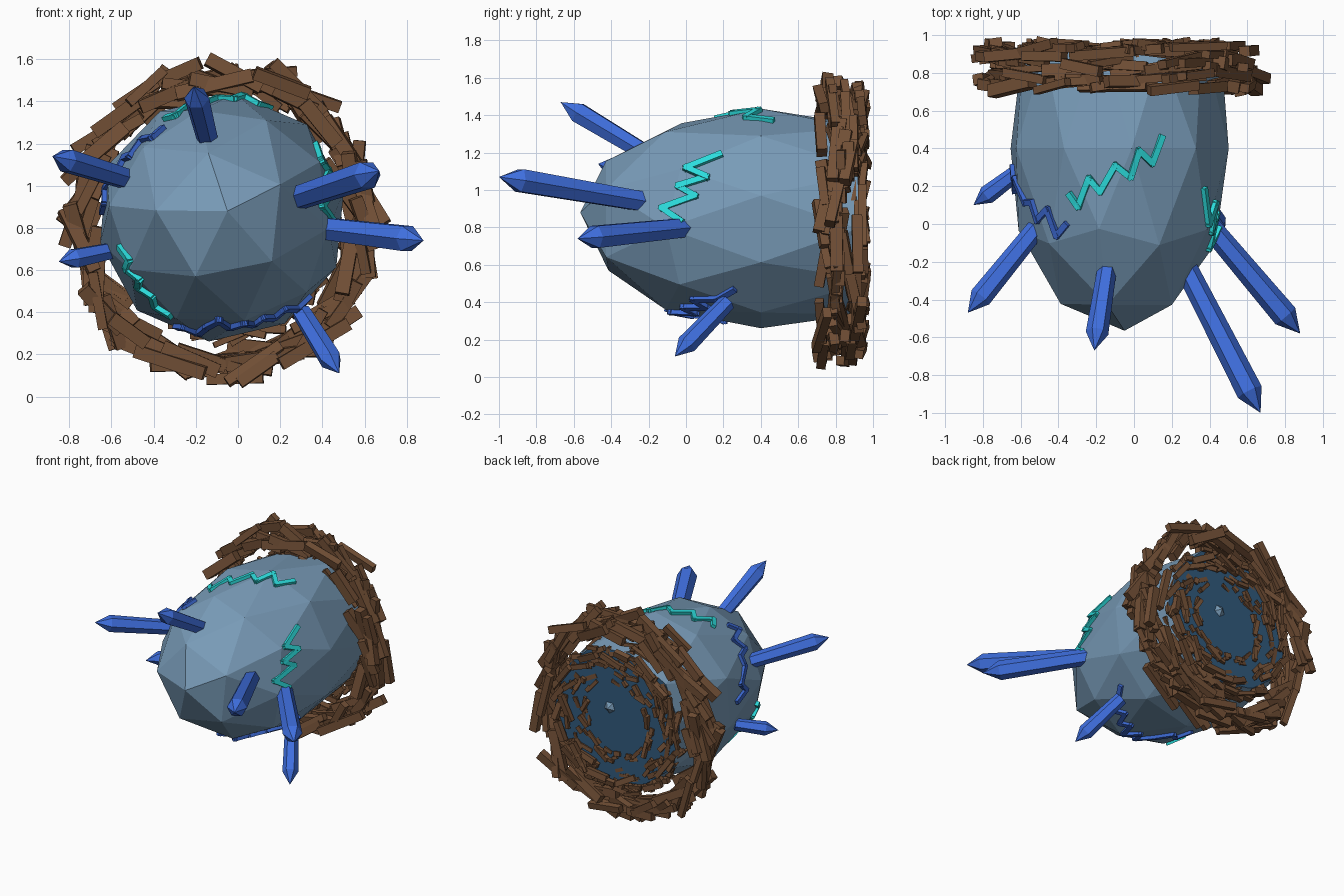
import bpy, bmesh, math, random
from mathutils import Vector, Matrix
from mathutils.bvhtree import BVHTree

random.seed(5)
uni = random.uniform
if "Cube" in bpy.data.objects:
    bpy.data.objects.remove(bpy.data.objects["Cube"])


def material(name, rgb):
    m = bpy.data.materials.new(name)
    m.use_nodes = True
    m.diffuse_color = (*rgb, 1)
    m.node_tree.nodes["Principled BSDF"].inputs["Base Color"].default_value = (*rgb, 1)
    return m


STONE = material("blue grey stone", (0.19, 0.33, 0.48))
DARK = material("deep blue", (0.03, 0.1, 0.2))
WOOD = material("brown wood", (0.17, 0.08, 0.037))
CRYSTAL = material("crystal blue", (0.05, 0.16, 0.74))
VEIN_BLUE = material("vein blue", (0.045, 0.14, 0.64))
TEAL = material("bright teal", (0.025, 0.72, 0.72))


def finish(name, bm, *mats):
    mesh = bpy.data.meshes.new(name)
    bm.to_mesh(mesh)
    bm.free()
    for m in mats:
        mesh.materials.append(m)
    obj = bpy.data.objects.new(name, mesh)
    bpy.context.collection.objects.link(obj)
    return obj


def frame(centre, along, up):
    """Matrix whose x runs along the part and whose z is as near to up as possible."""
    x = along.normalized()
    y = up.cross(x).normalized()
    m = Matrix((x, y, x.cross(y))).transposed().to_4x4()
    m.translation = centre
    return m


def box(bm, centre, along, up, size):
    m = frame(centre, along, up) @ Matrix.Diagonal((*size, 1))
    bmesh.ops.create_cube(bm, size=1, matrix=m)


# Faceted egg, its pole facing the front, fuller behind and cut flat at the back
CENTRE = Vector((-0.075, 0.4, 0.85))
bm = bmesh.new()
bmesh.ops.create_icosphere(bm, subdivisions=2, radius=1)
bmesh.ops.rotate(bm, verts=bm.verts, matrix=Matrix.Rotation(math.pi / 2, 3, "X"))
front = sorted(bm.verts, key=lambda v: v.co.y)
turn = math.atan2(front[1].co.z, front[1].co.x) - math.radians(102)
bmesh.ops.rotate(bm, verts=bm.verts, matrix=Matrix.Rotation(turn, 3, "Y"))
for v in bm.verts:
    depth = 0.96 if v.co.y < 0 else 1.15
    v.co *= uni(0.99, 1.015)
    v.co = CENTRE + Vector((v.co.x * 0.595, v.co.y * depth, v.co.z * 0.585))
front[0].co = (-0.05, -0.565, 0.88)
cut = bmesh.ops.bisect_plane(bm, geom=bm.verts[:] + bm.edges[:] + bm.faces[:],
                             plane_co=(0, 0.92, 0), plane_no=(0, 1, 0), clear_outer=True)
rim = [e for e in cut["geom_cut"] if isinstance(e, bmesh.types.BMEdge)]
for f in bmesh.ops.contextual_create(bm, geom=rim)["faces"]:
    f.material_index = 1
bmesh.ops.recalc_face_normals(bm, faces=bm.faces)
surface = BVHTree.FromBMesh(bm)
finish("egg_shell", bm, STONE, DARK)

# Low stone point in the middle of the back
bm = bmesh.new()
bmesh.ops.create_cone(bm, cap_ends=True, segments=5, radius1=0.06, radius2=0, depth=0.04,
                      matrix=Matrix.Translation((0.0, 0.93, 0.9)) @ Matrix.Rotation(-math.pi / 2, 4, "X"))
finish("back_point", bm, STONE)


# Rings of loose sticks around the back, slightly taller than wide
def stick_ring(name, count, centre_x, radii, depths, lengths, widths, tilt):
    bm = bmesh.new()
    for i in range(count):
        a = math.tau * (i + uni(-0.5, 0.5)) / count
        out = Vector((math.cos(a), 0, math.sin(a) * 1.06))
        along = Vector((-out.z, uni(-0.25, 0.25), out.x)) + out * uni(-tilt, tilt)
        up = Vector((uni(-0.2, 0.2), 1, uni(-0.2, 0.2)))
        w = uni(*widths)
        box(bm, Vector((centre_x, uni(*depths), 0.825)) + out * uni(*radii), along, up,
            (uni(*lengths), w, w * uni(0.7, 1)))
    finish(name, bm, WOOD)


stick_ring("outer_stick_ring", 140, -0.075, (0.6, 0.71), (0.72, 0.95), (0.2, 0.38), (0.045, 0.07), 0.5)
stick_ring("inner_stick_ring", 200, -0.06, (0.4, 0.52), (0.8, 0.96), (0.08, 0.2), (0.025, 0.045), 0.5)
stick_ring("inner_wood_chips", 75, -0.06, (0.24, 0.42), (0.91, 0.935), (0.04, 0.12), (0.02, 0.035), 0.5)


# Crystal spikes: six-sided shafts with pointed tips
def spike(name, base, tip, radius):
    base, tip = Vector(base), Vector(tip)
    length = (tip - base).length
    bm = bmesh.new()
    rings = []
    for d, r in ((0, radius * 0.85), (length - radius * 1.8, radius)):
        rings.append([bm.verts.new((d, r * math.cos(k * math.tau / 6), r * math.sin(k * math.tau / 6)))
                      for k in range(6)])
    point = bm.verts.new((length, 0, 0))
    bm.faces.new(rings[0])
    for k in range(6):
        n = (k + 1) % 6
        bm.faces.new((rings[0][k], rings[0][n], rings[1][n], rings[1][k]))
        bm.faces.new((rings[1][k], rings[1][n], point))
    bmesh.ops.recalc_face_normals(bm, faces=bm.faces)
    bm.transform(frame(base, tip - base, Vector((0, 0, 1))))
    finish(name, bm, CRYSTAL)


spike("top_spike", (-0.14, -0.22, 1.2), (-0.21, -0.67, 1.47), 0.06)
spike("upper_left_spike", (0.28, -0.24, 0.94), (0.67, -1.0, 1.07), 0.07)
spike("lower_left_spike", (0.39, 0.0, 0.8), (0.88, -0.58, 0.74), 0.068)
spike("upper_right_spike", (-0.49, 0.01, 1.02), (-0.88, -0.47, 1.14), 0.06)
spike("lower_right_spike", (-0.61, 0.28, 0.69), (-0.85, 0.1, 0.64), 0.05)
spike("bottom_spike", (0.3, 0.22, 0.4), (0.48, -0.06, 0.11), 0.055)


# Zigzag veins laid on the shell
def vein(name, mat, points):
    bm = bmesh.new()
    hits = [surface.find_nearest(Vector(p))[:2] for p in points]
    for (a, na), (b, nb) in zip(hits, hits[1:]):
        n = (na + nb).normalized()
        box(bm, (a + b) / 2 + n * 0.008, b - a, n, ((b - a).length + 0.025, 0.033, 0.03))
    finish(name, bm, mat)


vein("top_vein", TEAL, [
    (-0.35, 0.15, 1.34), (-0.3, 0.09, 1.34), (-0.24, 0.24, 1.39), (-0.18, 0.17, 1.39),
    (-0.1, 0.31, 1.42), (-0.02, 0.25, 1.4), (0.02, 0.39, 1.41), (0.1, 0.32, 1.4), (0.15, 0.46, 1.38)])
vein("left_vein", TEAL, [
    (0.39, 0.18, 1.2), (0.4, 0.0, 1.12), (0.43, 0.11, 1.07), (0.4, -0.04, 1.02),
    (0.44, 0.05, 0.97), (0.38, -0.12, 0.9), (0.42, -0.02, 0.83)])
vein("lower_right_vein", TEAL, [
    (-0.57, -0.06, 0.7), (-0.5, -0.12, 0.65), (-0.54, -0.05, 0.6), (-0.47, -0.11, 0.55),
    (-0.51, 0.0, 0.48), (-0.42, -0.06, 0.46), (-0.43, 0.04, 0.39), (-0.34, -0.03, 0.37)])
vein("right_vein", VEIN_BLUE, [
    (-0.35, 0.0, 1.25), (-0.38, -0.05, 1.18), (-0.44, 0.08, 1.2), (-0.47, 0.03, 1.12),
    (-0.52, 0.12, 1.12), (-0.55, 0.12, 1.05), (-0.6, 0.24, 0.98), (-0.61, 0.18, 0.92), (-0.64, 0.3, 0.88)])
vein("bottom_vein", VEIN_BLUE, [
    (-0.3, 0.26, 0.31), (-0.26, 0.14, 0.32), (-0.19, 0.2, 0.29), (-0.15, 0.04, 0.31),
    (-0.09, -0.1, 0.36), (-0.04, 0.02, 0.31), (0.03, -0.08, 0.35), (0.08, 0.05, 0.31),
    (0.13, -0.02, 0.35), (0.2, 0.1, 0.32), (0.24, 0.03, 0.38), (0.31, 0.16, 0.37), (0.36, 0.25, 0.44)])
